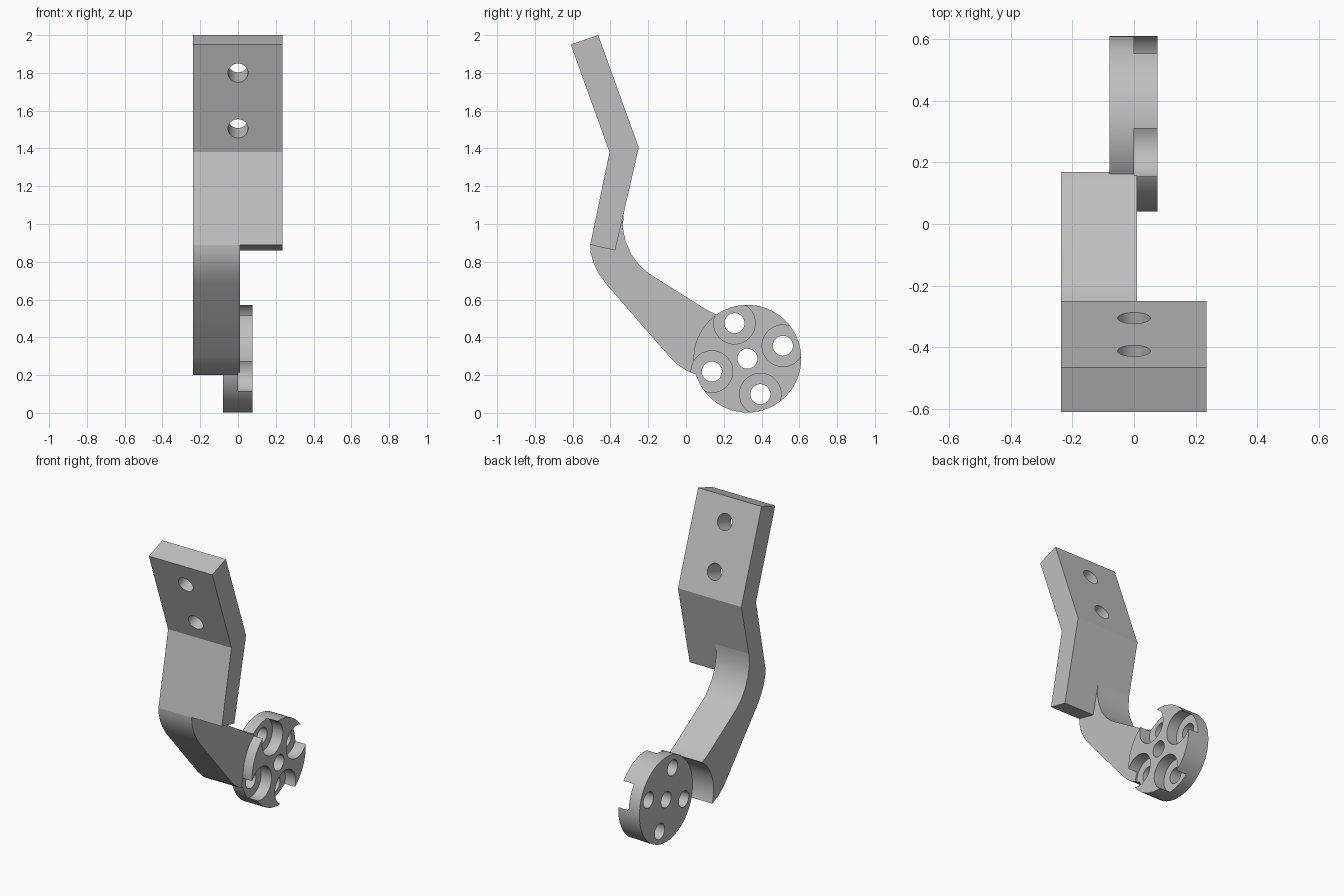
import bpy, bmesh, math
from mathutils import Vector, Matrix

if "Cube" in bpy.data.objects:
    bpy.data.objects.remove(bpy.data.objects["Cube"], do_unlink=True)

grey = bpy.data.materials.new("plain grey")
grey.use_nodes = True
grey.diffuse_color = (0.52, 0.52, 0.52, 1)
grey.node_tree.nodes["Principled BSDF"].inputs["Base Color"].default_value = grey.diffuse_color


def add_object(name, bm):
    bmesh.ops.recalc_face_normals(bm, faces=bm.faces)
    mesh = bpy.data.meshes.new(name)
    bm.to_mesh(mesh)
    bm.free()
    mesh.materials.append(grey)
    obj = bpy.data.objects.new(name, mesh)
    bpy.context.collection.objects.link(obj)
    return obj


def prism(name, profile, x0, x1):
    """Extrude a (y, z) outline along x."""
    bm = bmesh.new()
    face = bm.faces.new([bm.verts.new((x0, y, z)) for y, z in profile])
    out = bmesh.ops.extrude_face_region(bm, geom=[face])
    moved = [v for v in out["geom"] if isinstance(v, bmesh.types.BMVert)]
    bmesh.ops.translate(bm, verts=moved, vec=(x1 - x0, 0, 0))
    return add_object(name, bm)


def cylinder(name, start, end, radius, sides=48):
    a, b = Vector(start), Vector(end)
    turn = (b - a).to_track_quat("Z", "Y").to_matrix().to_4x4()
    bm = bmesh.new()
    bmesh.ops.create_cone(bm, cap_ends=True, segments=sides, radius1=radius, radius2=radius,
                          depth=(b - a).length, matrix=Matrix.Translation((a + b) / 2) @ turn)
    return add_object(name, bm)


def cut(obj, cutter):
    """Subtract the cutter from the object, then discard the cutter."""
    cutter.hide_render = True
    mod = obj.modifiers.new("cut", "BOOLEAN")
    mod.operation, mod.solver, mod.object = "DIFFERENCE", "EXACT", cutter
    bpy.context.view_layer.objects.active = obj
    bpy.ops.object.modifier_apply(modifier=mod.name)
    bpy.data.objects.remove(cutter, do_unlink=True)


LEFT_X, ARM_X, RIGHT_X = -0.237, 0.01, 0.235
HUB_Y, HUB_Z, HUB_R = 0.325, 0.287, 0.285
HOLE_R, POCKET_R = 0.053, 0.11

# Bent mounting plate with two bolt holes square to its upper half
plate = prism("mounting_plate", [(-0.61, 1.95), (-0.465, 2.0), (-0.25, 1.405),
              (-0.375, 0.86), (-0.507, 0.89), (-0.405, 1.38)], LEFT_X, RIGHT_X)
normal = Vector((0, 0.94, 0.341))
for y, z in ((-0.556, 1.8), (-0.45, 1.505)):
    p = Vector((0, y, z))
    cut(plate, cylinder("bolt_cutter", p - normal * 0.2, p + normal * 0.4, HOLE_R))

# Curved arm below one half of the plate, hollowed to fit around the hub
arm = prism("curved_arm", [
    (-0.507, 0.89), (-0.505, 0.85), (-0.49, 0.795), (-0.463, 0.74), (-0.425, 0.685),
    (-0.09, 0.30), (-0.05, 0.26), (0.0, 0.225), (0.06, 0.2), (0.3, 0.25),
    (0.3, 0.45), (0.19, 0.515), (0.155, 0.523), (0.11, 0.545),
    (-0.2, 0.74), (-0.25, 0.785), (-0.29, 0.84), (-0.32, 0.91), (-0.335, 0.98),
    (-0.329, 1.06), (-0.375, 0.86)], LEFT_X, ARM_X)
cut(arm, cylinder("hub_cutter", (-0.5, HUB_Y, HUB_Z), (0.5, HUB_Y, HUB_Z), 0.28, 64))

# Round hub with a centre hole and four counterbored holes opening through the rim
hub = cylinder("round_hub", (-0.08, HUB_Y, HUB_Z), (0.077, HUB_Y, HUB_Z), HUB_R, 64)
cut(hub, cylinder("hole_cutter", (-0.3, HUB_Y, HUB_Z), (0.3, HUB_Y, HUB_Z), HOLE_R))
for i in range(4):
    angle = math.radians(20 + 90 * i)
    y, z = HUB_Y + 0.2 * math.cos(angle), HUB_Z + 0.2 * math.sin(angle)
    cut(hub, cylinder("pocket_cutter", (0, y, z), (0.3, y, z), POCKET_R))
    cut(hub, cylinder("hole_cutter", (-0.3, y, z), (0.3, y, z), HOLE_R))
    cut(arm, cylinder("pocket_cutter", (0, y, z), (0.3, y, z), POCKET_R))

# Smooth the curved walls while keeping the edges sharp
for obj in (plate, arm, hub):
    bpy.ops.object.select_all(action="DESELECT")
    obj.select_set(True)
    bpy.context.view_layer.objects.active = obj
    bpy.ops.object.shade_smooth_by_angle(angle=math.radians(25))
